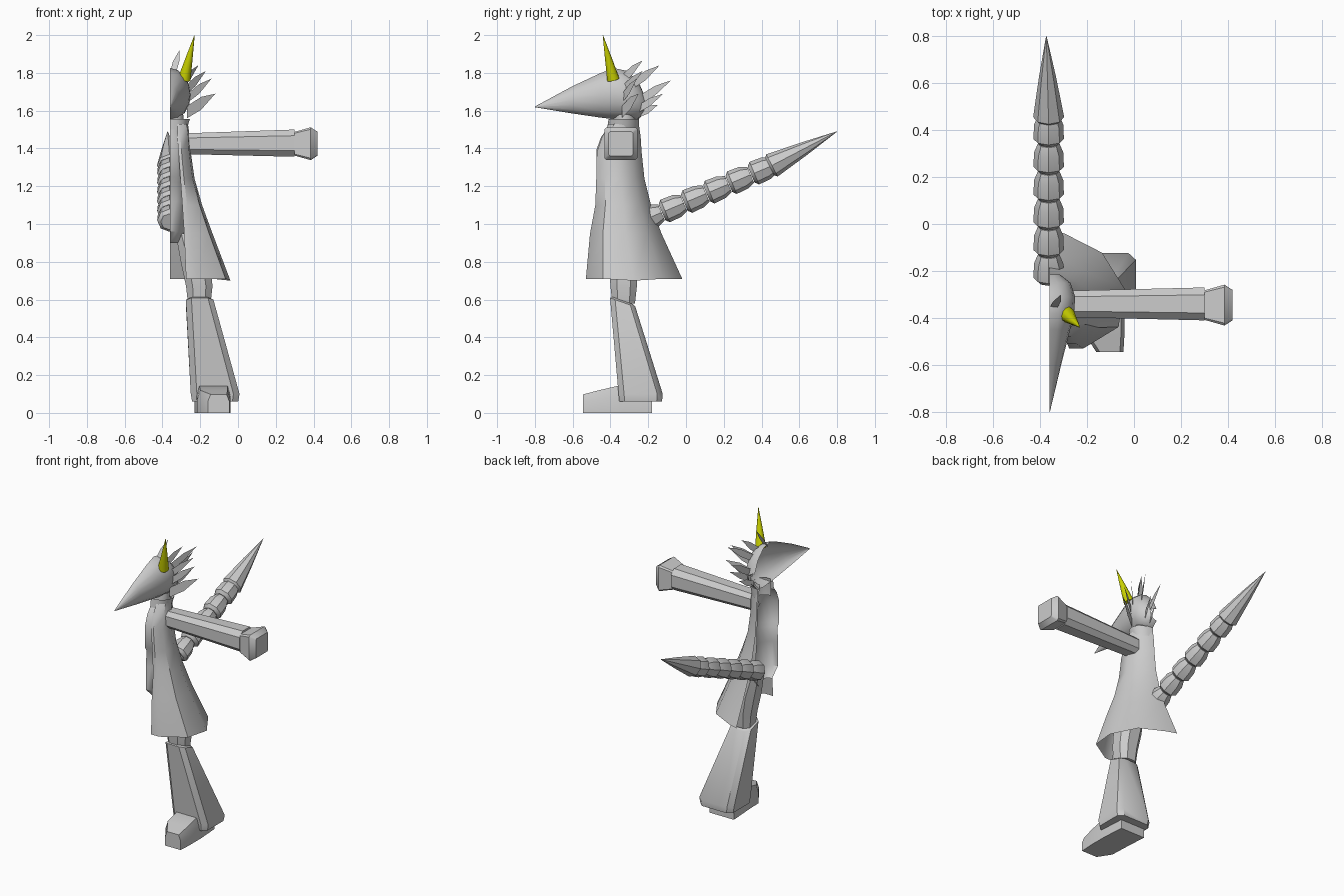
import bpy, math
from mathutils import Vector

if "Cube" in bpy.data.objects:
    bpy.data.objects.remove(bpy.data.objects["Cube"])

MID = -0.36  # centre plane of the half figure


def material(name, rgb):
    m = bpy.data.materials.new(name)
    m.diffuse_color = (*rgb, 1)
    m.use_nodes = True
    m.node_tree.nodes["Principled BSDF"].inputs["Base Color"].default_value = m.diffuse_color
    return m


GREY = material("light grey", (0.6, 0.6, 0.6))
YELLOW = material("yellow", (0.6, 0.65, 0.0))


def build(name, verts, faces, mat=GREY, smooth=40):
    me = bpy.data.meshes.new(name)
    me.from_pydata([tuple(v) for v in verts], [], faces)
    me.materials.append(mat)
    ob = bpy.data.objects.new(name, me)
    bpy.context.collection.objects.link(ob)
    bpy.ops.object.select_all(action='DESELECT')
    ob.select_set(True)
    bpy.context.view_layer.objects.active = ob
    bpy.ops.object.mode_set(mode='EDIT')
    bpy.ops.mesh.select_all(action='SELECT')
    bpy.ops.mesh.remove_doubles(threshold=0.0005)
    bpy.ops.mesh.normals_make_consistent(inside=False)
    bpy.ops.object.mode_set(mode='OBJECT')
    if smooth:
        bpy.ops.object.shade_smooth_by_angle(angle=math.radians(smooth))
    return ob


def loft(name, rings, closed=True, caps=True, **kw):
    """Skin a list of rings that all have the same point count."""
    n = len(rings[0])
    verts = [p for r in rings for p in r]
    faces = []
    for i in range(len(rings) - 1):
        for j in range(n if closed else n - 1):
            k = (j + 1) % n
            faces.append((i*n + j, i*n + k, (i+1)*n + k, (i+1)*n + j))
    if caps:
        faces += [tuple(range(n)), tuple(range((len(rings)-1)*n, len(rings)*n))]
    return build(name, verts, faces, **kw)


def box_ring(c, a, b, ra, rb, cut=0.0):
    """Square ring around c in the plane of a and b, with cut corners."""
    c, a, b = Vector(c), Vector(a) * ra, Vector(b) * rb
    s = 1 - cut
    if cut:
        uv = [(1, -s), (1, s), (s, 1), (-s, 1), (-1, s), (-1, -s), (-s, -1), (s, -1)]
    else:
        uv = [(1, -1), (1, 1), (-1, 1), (-1, -1)]
    return [c + a*u + b*v for u, v in uv]


def round_ring(c, a, b, r, n=8):
    c, a, b = Vector(c), Vector(a), Vector(b)
    return [c + (a*math.cos(t) + b*math.sin(t)) * r
            for t in (2*math.pi*i/n for i in range(n))]


X, Y, Z = Vector((1, 0, 0)), Vector((0, 1, 0)), Vector((0, 0, 1))
ARC = [math.pi * i / 8 for i in range(9)]

# head: half shell with a long pointed snout (y, top, bottom, half width)
head = [(-0.8, 1.622, 1.618, 0.002), (-0.6, 1.73, 1.585, 0.05), (-0.45, 1.80, 1.563, 0.088),
        (-0.38, 1.825, 1.555, 0.105), (-0.31, 1.81, 1.55, 0.11), (-0.25, 1.75, 1.555, 0.09),
        (-0.215, 1.67, 1.59, 0.045)]
loft("head", [[(MID + w*math.sin(t), y, (a+b)/2 + (a-b)/2*math.cos(t)) for t in ARC]
              for y, a, b, w in head], closed=False, caps=False)

# horn
base, tip = Vector((-0.285, -0.385, 1.765)), Vector((-0.23, -0.44, 2.0))
d = (tip - base).normalized()
u = d.cross(Y).normalized()
v = d.cross(u)
loft("horn", [round_ring(base, u, v, 0.034, 10), round_ring(base.lerp(tip, 0.5), u, v, 0.018, 10),
              round_ring(tip, u, v, 0.001, 10)], mat=YELLOW)

# hair: thin kinked blades (root, tip, width direction, half width)
blades = [((-0.34, -0.36, 1.80), (-0.31, -0.30, 1.92), X, 0.02),
          ((-0.31, -0.34, 1.77), (-0.25, -0.23, 1.865), Z, 0.03),
          ((-0.28, -0.34, 1.71), (-0.17, -0.23, 1.81), Z, 0.03),
          ((-0.30, -0.29, 1.74), (-0.21, -0.14, 1.84), Z, 0.03),
          ((-0.27, -0.34, 1.67), (-0.14, -0.26, 1.77), Z, 0.03),
          ((-0.27, -0.34, 1.60), (-0.12, -0.25, 1.69), Z, 0.04),
          ((-0.32, -0.25, 1.66), (-0.28, -0.08, 1.76), Z, 0.03),
          ((-0.30, -0.26, 1.61), (-0.24, -0.12, 1.69), Z, 0.025),
          ((-0.33, -0.25, 1.59), (-0.29, -0.15, 1.63), Z, 0.025)]
for i, (r, t, w, h) in enumerate(blades):
    r, t, w = Vector(r), Vector(t), w * h
    m = r.lerp(t, 0.5)
    build(f"hair_blade_{i+1}", [r - w, m - w, t, m + w*0.7, r + w*0.6],
          [(0, 1, 2, 3, 4)], smooth=0)

# neck, torso: half shells (z, front, back, half width)
def half_column(name, levels):
    loft(name, [[(MID + w*math.sin(t), (f+b)/2 + (f-b)/2*math.cos(t), z) for t in ARC]
                for z, f, b, w in levels], closed=False, caps=False)


half_column("neck", [(1.46, -0.39, -0.26, 0.07), (1.52, -0.39, -0.26, 0.075), (1.58, -0.38, -0.27, 0.07)])
half_column("collar", [(1.49, -0.42, -0.25, 0.085), (1.555, -0.41, -0.25, 0.105)])
half_column("torso", [(0.90, -0.40, -0.26, 0.05), (0.96, -0.46, -0.22, 0.08), (1.12, -0.465, -0.23, 0.09),
                      (1.22, -0.455, -0.24, 0.09), (1.25, -0.475, -0.24, 0.095), (1.39, -0.475, -0.245, 0.09),
                      (1.46, -0.45, -0.25, 0.08), (1.50, -0.42, -0.26, 0.07)])

# coat: open in front (z, width, front, back, front edge)
coat = [(0.71, 0.32, -0.53, -0.02, 0.085), (0.95, 0.225, -0.508, -0.13, 0.075),
        (1.10, 0.17, -0.48, -0.185, 0.065), (1.24, 0.13, -0.475, -0.22, 0.055),
        (1.38, 0.11, -0.472, -0.235, 0.045), (1.46, 0.105, -0.445, -0.24, 0.038),
        (1.53, 0.095, -0.41, -0.25, 0.04)]
rings = []
for z, w, f, b, e in coat:
    shape = [(e, 0), (e + (w-e)*0.25, 0), (w*0.92, 0.18), (w, 0.5), (w*0.7, 0.8), (w*0.2, 0.96), (0, 1)]
    rings.append([(MID + a, f + (b-f)*k, z - (0.01 if k == 0.5 and z < 0.8 else 0)) for a, k in shape])
loft("coat", rings, closed=False, caps=False)

# arm and hand, stretched out sideways
loft("arm", [box_ring((-0.28, -0.34, 1.425), Y, Z, 0.056, 0.055, 0.45),
             box_ring((0.30, -0.34, 1.428), Y, Z, 0.07, 0.072, 0.45)])
loft("hand", [box_ring((x, -0.345, 1.425), Y, Z, r, r, 0.12)
              for x, r in ((0.30, 0.063), (0.325, 0.07), (0.385, 0.087), (0.42, 0.064))])

# thigh and flared trouser leg
loft("thigh", [box_ring((x, -0.33, z), X, Y, r, r, 0.5)
               for x, z, r in ((-0.27, 0.95, 0.06), (-0.225, 0.80, 0.078), (-0.205, 0.67, 0.07),
                               (-0.205, 0.58, 0.06))])
leg = [box_ring((-0.203, -0.335, 0.595), X, Y, 0.058, 0.055, 0.4),
       box_ring((-0.203, -0.335, 0.585), X, Y, 0.073, 0.067, 0.4),
       box_ring((-0.121, -0.24, 0.10), X, Y, 0.129, 0.117, 0.25),
       box_ring((-0.121, -0.24, 0.06), X, Y, 0.122, 0.113, 0.25)]
for ring in leg[:2]:
    for p in ring:
        p.z -= (p.y + 0.335) * 0.35
loft("trouser_leg", leg)

# foot: sections from heel to toe (y, left, right, top)
foot = [(-0.18, -0.23, -0.05, 0.12), (-0.34, -0.22, -0.04, 0.148), (-0.46, -0.215, -0.04, 0.12),
        (-0.545, -0.16, -0.045, 0.098)]
loft("foot", [[(a, y, 0), (b, y, 0), (b, y, h*0.6), (b - 0.015, y, h), (a + 0.015, y, h), (a, y, h*0.6)]
              for y, a, b, h in foot], smooth=35)

# tail: barrel segments and a pointed end
d = Vector((0, 0.92, 0.39)).normalized()
up = X.cross(d)
for i in range(6):
    c = Vector((MID - 0.003, -0.245 + i*0.118, 1.012 + i*0.05))
    loft(f"tail_segment_{i+1}", [round_ring(c + d*s, X, up, r)
                                 for s, r in ((0, 0.046), (0.018, 0.065), (0.085, 0.062), (0.125, 0.046))])
a, b = Vector((MID - 0.003, 0.455, 1.31)), Vector((MID + -0.013, 0.80, 1.49))
d = (b - a).normalized()
up = X.cross(d)
loft("tail_tip", [round_ring(a - d*0.02, X, up, 0.045), round_ring(a, X, up, 0.066),
                  round_ring(a.lerp(b, 0.5), X, up, 0.036), round_ring(b, X, up, 0.001)])
